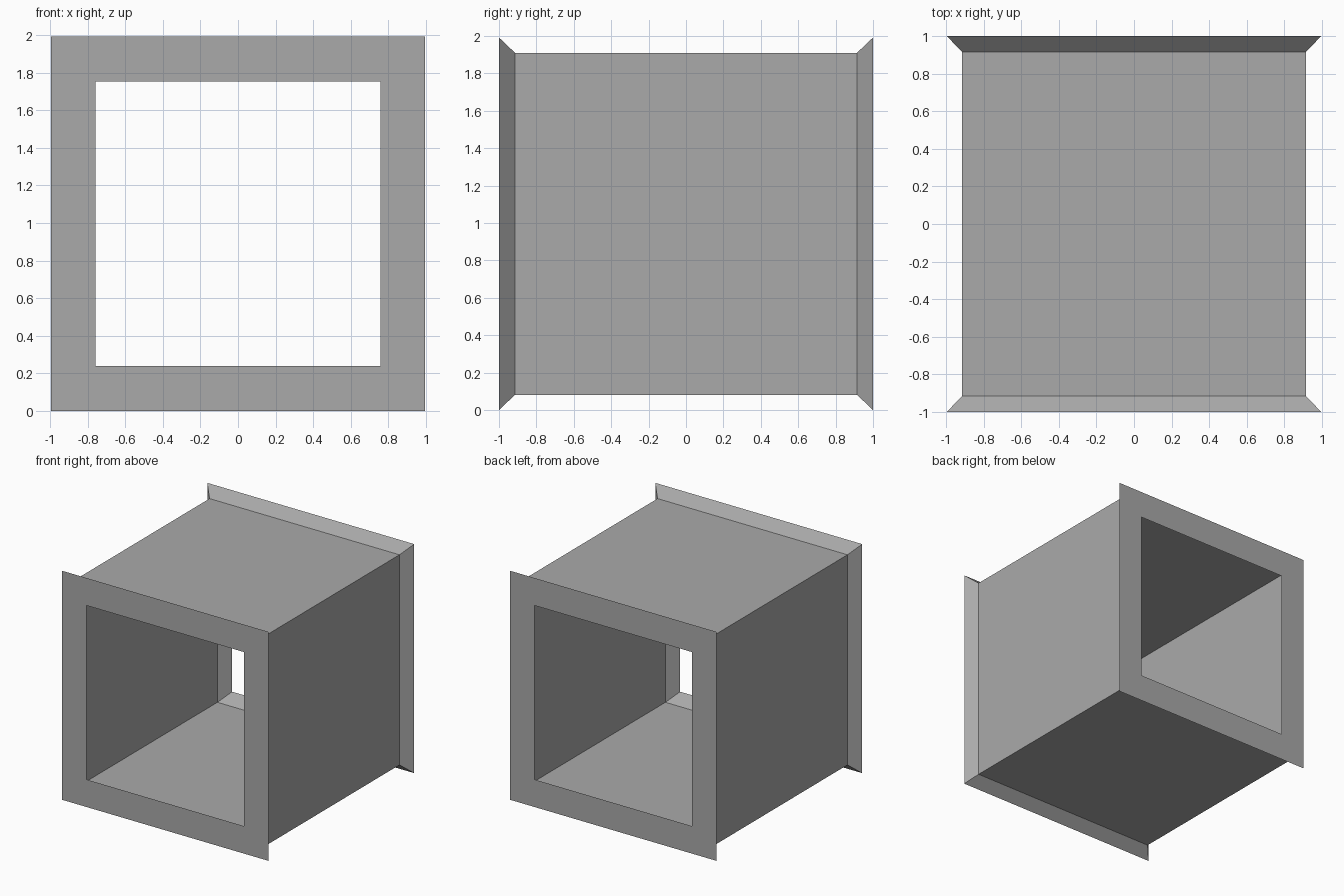
import bpy, bmesh

cube = bpy.data.objects.get("Cube")
if cube:
    bpy.data.objects.remove(cube, do_unlink=True)

# Single flat grey
GREY = (0.4, 0.4, 0.4, 1.0)
mat = bpy.data.materials.new("plain grey")
mat.use_nodes = True
mat.diffuse_color = GREY
mat.node_tree.nodes["Principled BSDF"].inputs["Base Color"].default_value = GREY

# Half sizes of the square sections
RIM_OUT, WALL_OUT = 0.996, 0.914
RIM_IN, WALL_IN = 0.757, 0.838
END, BEND = 1.0, 0.914

# Closed wall profile as (half width, y): outer skin to the back, inner skin to the front
profile = [(RIM_OUT, -END), (WALL_OUT, -BEND), (WALL_OUT, BEND), (RIM_OUT, END),
           (RIM_IN, END), (WALL_IN, BEND), (WALL_IN, -BEND), (RIM_IN, -END)]
corners = [(-1, -1), (1, -1), (1, 1), (-1, 1)]

# Square tube with flared, inward-lipped ends
bm = bmesh.new()
rings = [[bm.verts.new((sx * h, y, RIM_OUT + sz * h)) for sx, sz in corners]
         for h, y in profile]
for a, b in zip(rings, rings[1:] + rings[:1]):
    for i in range(4):
        j = (i + 1) % 4
        bm.faces.new((a[i], a[j], b[j], b[i]))
bmesh.ops.recalc_face_normals(bm, faces=bm.faces)

mesh = bpy.data.meshes.new("square_duct")
bm.to_mesh(mesh)
bm.free()
mesh.materials.append(mat)
duct = bpy.data.objects.new("square_duct", mesh)
bpy.context.collection.objects.link(duct)
